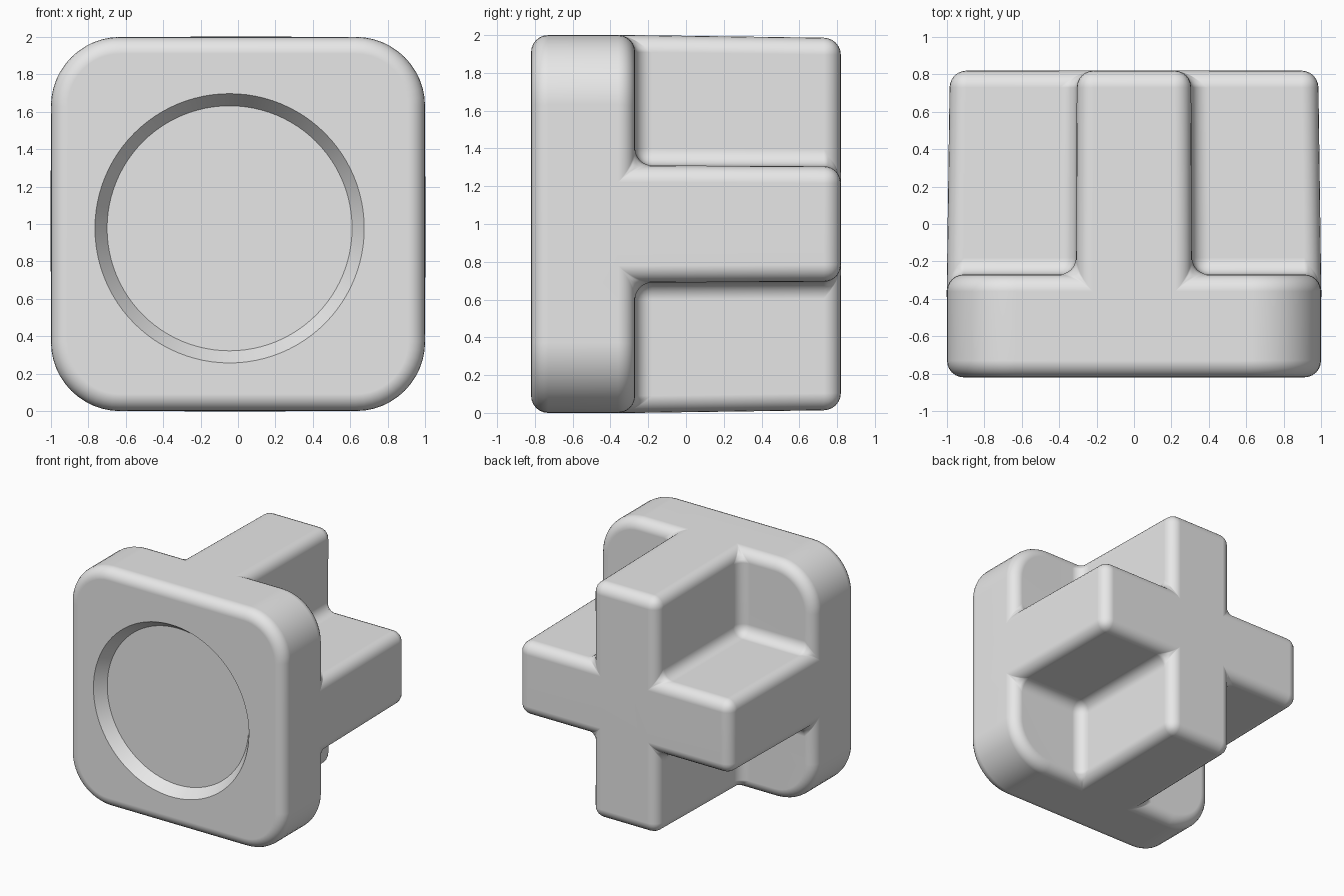
import bpy, bmesh, math
from mathutils import Vector

default = bpy.data.objects.get("Cube")
if default:
    bpy.data.objects.remove(default, do_unlink=True)

HALF, ARM = 1.0, 0.31                    # half size and half arm width
FRONT, STEP, BACK = -0.82, -0.27, 0.82   # depths along y
ROUND = 0.09                             # soft edge radius

grey = bpy.data.materials.new("plain grey")
grey.use_nodes = True
grey.diffuse_color = (0.8, 0.8, 0.8, 1)
grey.node_tree.nodes["Principled BSDF"].inputs["Base Color"].default_value = (0.8, 0.8, 0.8, 1)


def extrude(bm, faces, y):
    """Extrude faces along y, return the new end faces."""
    out = bmesh.ops.extrude_face_region(bm, geom=faces)["geom"]
    for v in (g for g in out if isinstance(g, bmesh.types.BMVert)):
        v.co.y = y
    bmesh.ops.delete(bm, geom=faces, context="FACES_KEEP_BOUNDARY")
    return [g for g in out if isinstance(g, bmesh.types.BMFace)]


# Square plate laid out as a three by three grid, with a cross behind it
bm = bmesh.new()
steps = (-HALF, -ARM, ARM, HALF)
grid = [[bm.verts.new((x, FRONT, z + 1)) for z in steps] for x in steps]
cells = [bm.faces.new((grid[i][j], grid[i + 1][j], grid[i + 1][j + 1], grid[i][j + 1]))
         for i in range(3) for j in range(3)]
copy = bmesh.ops.duplicate(bm, geom=cells)["geom"]
base = [g for g in copy if isinstance(g, bmesh.types.BMFace)]
plate_back = extrude(bm, base, STEP)
bmesh.ops.remove_doubles(bm, verts=bm.verts[:], dist=0.001)
cross = [f for f in plate_back
         if min(abs(f.calc_center_median().x), abs(f.calc_center_median().z - 1)) < 0.1]
cross_back = extrude(bm, cross, BACK)

# Slight draft toward the back of the cross
for v in {v for f in cross_back for v in f.verts}:
    v.co.x *= 0.985
    v.co.z = 1 + (v.co.z - 1) * 0.985
bmesh.ops.recalc_face_normals(bm, faces=bm.faces[:])
bmesh.ops.dissolve_limit(bm, angle_limit=0.03, verts=bm.verts[:], edges=bm.edges[:])

# Large plate corners, then soft edges everywhere
corners = [e for e in bm.edges
           if all(abs(v.co.x) > 0.99 and abs(v.co.z - 1) > 0.99 for v in e.verts)
           and abs(e.verts[0].co.y - e.verts[1].co.y) > 0.1]
bmesh.ops.bevel(bm, geom=corners, offset=0.37, offset_type="OFFSET", segments=12,
                profile=0.5, affect="EDGES")
sharp = [e for e in bm.edges if e.calc_face_angle(0) > 0.8]
bmesh.ops.bevel(bm, geom=sharp, offset=ROUND, offset_type="OFFSET", segments=6,
                profile=0.5, affect="EDGES", clamp_overlap=False)
bmesh.ops.recalc_face_normals(bm, faces=bm.faces[:])

mesh = bpy.data.meshes.new("cross_block")
bm.to_mesh(mesh)
bm.free()
mesh.materials.append(grey)
block = bpy.data.objects.new("cross_block", mesh)
bpy.context.collection.objects.link(block)

# Shallow tapered round recess in the front
depth, slope = 0.09, 0.065 / 0.09
bpy.ops.mesh.primitive_cone_add(vertices=96, radius1=0.655, radius2=0.655 + 2 * depth * slope,
                                depth=2 * depth, location=(-0.045, FRONT, 0.977),
                                rotation=(math.pi / 2, 0, 0))
cutter = bpy.context.object
cutter.name = "recess_cutter"
cutter.hide_render = True
cutter.data.materials.append(grey)

bpy.ops.object.select_all(action="DESELECT")
block.select_set(True)
bpy.context.view_layer.objects.active = block
cut = block.modifiers.new("recess", "BOOLEAN")
cut.operation, cut.solver, cut.object = "DIFFERENCE", "EXACT", cutter
bpy.ops.object.modifier_apply(modifier=cut.name)
bpy.data.objects.remove(cutter, do_unlink=True)

# Smooth shading with clean flats
bpy.ops.object.shade_smooth_by_angle(angle=math.radians(35))
normals = block.modifiers.new("clean_normals", "WEIGHTED_NORMAL")
normals.keep_sharp = True
